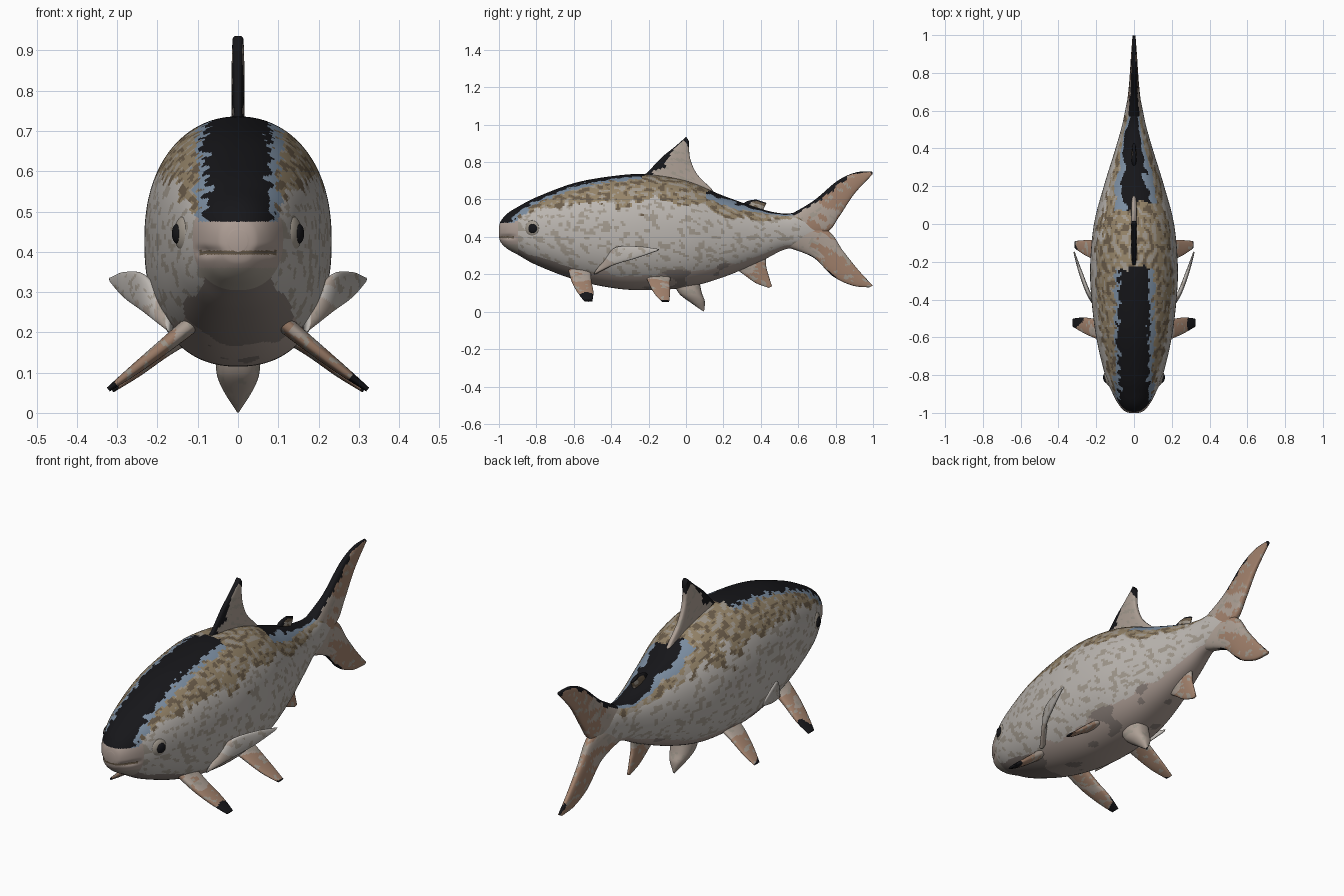
import bpy, bmesh, math
from mathutils import Vector, noise

cube = bpy.data.objects.get("Cube")
if cube:
    bpy.data.objects.remove(cube, do_unlink=True)

PALETTE = {
    "black": (0.008, 0.008, 0.01),
    "blue_grey": (0.20, 0.27, 0.36),
    "gold": (0.30, 0.23, 0.14),
    "brown": (0.15, 0.11, 0.07),
    "silver": (0.50, 0.47, 0.44),
    "fleck": (0.36, 0.32, 0.27),
    "belly": (0.42, 0.34, 0.30),
    "chin": (0.24, 0.20, 0.18),
    "orange": (0.36, 0.22, 0.15),
    "pale": (0.42, 0.35, 0.30),
}
NAMES = list(PALETTE)
MATS = []
for key, rgb in PALETTE.items():
    mat = bpy.data.materials.new(key)
    mat.use_nodes = True
    mat.diffuse_color = (*rgb, 1)
    bsdf = mat.node_tree.nodes["Principled BSDF"]
    bsdf.inputs["Base Color"].default_value = (*rgb, 1)
    bsdf.inputs["Roughness"].default_value = 0.6
    MATS.append(mat)


def resample(rows, count):
    """Smooth curve through rows of numbers (Catmull-Rom)."""
    out, last = [], len(rows) - 1
    for k in range(count):
        f = k / (count - 1) * last
        i = min(int(f), last - 1)
        t = f - i
        quad = zip(rows[max(i - 1, 0)], rows[i], rows[i + 1], rows[min(i + 2, last)])
        out.append([b + t / 2 * (c - a + t * (2 * a - 5 * b + 4 * c - d
                    + t * (3 * (b - c) + d - a))) for a, b, c, d in quad])
    return out


def power(v, p):
    return math.copysign(abs(v) ** p, v)


def loft(name, rings, colour):
    """Skin closed rings; colour(centre, span, angle) names each face's material."""
    seg = len(rings[0])
    bm = bmesh.new()
    loops = [[bm.verts.new(p) for p in ring] for ring in rings]
    for a, b in zip(loops, loops[1:]):
        for j in range(seg):
            k = (j + 1) % seg
            bm.faces.new((a[j], a[k], b[k], b[j]))
    for end in (loops[0], loops[-1]):
        bm.faces.new(end)
    bmesh.ops.recalc_face_normals(bm, faces=bm.faces)
    mesh = bpy.data.meshes.new(name)
    bm.to_mesh(mesh)
    bm.free()
    for mat in MATS:
        mesh.materials.append(mat)
    for i, face in enumerate(mesh.polygons):
        span = min(i // seg / (len(rings) - 1), 1)
        angle = 2 * math.pi * (i % seg + 0.5) / seg
        face.material_index = NAMES.index(colour(face.center, span, angle))
        face.use_smooth = True
    obj = bpy.data.objects.new(name, mesh)
    bpy.context.collection.objects.link(obj)
    return obj


def speckle(c, scale):
    return noise.noise(Vector((c.x, c.y * 0.7 + c.z * 0.4, c.z)) * scale)


# Body: y, bottom z, top z, half width
STATIONS = [
    (-1.0, .40, .455, .024), (-.99, .37, .485, .05), (-.955, .336, .525, .082),
    (-.9, .305, .56, .112), (-.8, .25, .612, .153), (-.6, .173, .687, .2),
    (-.4, .128, .724, .225), (-.22, .115, .735, .232), (0, .13, .7, .212),
    (.2, .185, .62, .16), (.4, .27, .55, .098), (.52, .33, .525, .064),
    (.62, .35, .53, .043), (.72, .39, .5, .022),
]
SEG = 160


def body_ring(y, low, high, width):
    ring = []
    for j in range(SEG):
        t = 2 * math.pi * j / SEG
        z = (low + high) / 2 + (high - low) / 2 * power(math.sin(t), 0.88)
        # narrower shoulders above, fuller belly below
        x = width * power(math.cos(t), 0.96 if t < math.pi else 0.88)
        # mouth crease near the snout
        depth = min(1, max(0, (-0.9 - y) * 20))
        x *= 1 - 0.12 * depth * math.exp(-((z - 0.4) / 0.012) ** 2)
        ring.append((x, y, z))
    return ring


def body_colour(c, span, angle):
    up, n, fine = math.sin(angle), speckle(c, 12), speckle(c, 42)
    side = abs(c.x) + 0.03 * fine
    if c.y < -0.92 and abs(c.z - 0.398) < 0.005:
        return "brown"
    if up > 0 and c.y < -0.23 + 0.03 * fine and c.z > 0.475:
        if side < 0.08:
            return "black"
        if side < 0.102:
            return "blue_grey"
    if c.y > 0.1 + 0.06 * n:
        if up + 0.15 * n + 0.05 * fine > 0.9:
            return "black"
        if up + 0.15 * n + 0.05 * fine > 0.8:
            return "blue_grey"
    if c.y < -0.9 and c.z < 0.5:
        return "chin" if c.z < 0.3 else "fleck" if c.z < 0.36 else "belly"
    if up + 0.3 * n + 0.15 * fine > 0.5:
        return "brown" if fine > 0.2 else "fleck" if fine < -0.2 else "gold"
    if up < -0.72 + 0.15 * n:
        return "chin" if c.y < -0.6 + 0.2 * n or n > 0.4 else "belly"
    return "fleck" if fine > 0.2 else "silver"


loft("body", [body_ring(*r) for r in resample(STATIONS, 260)], body_colour)


def fin(name, sections, tint="orange", dark_edge=2.0, dark_tip=0.85, mirror=1, fullness=0.7):
    """Sections: x, leading y z, trailing y z, half thickness."""
    rows = resample(sections, 56)
    lead = [Vector((r[0] * mirror, r[1], r[2])) for r in rows]
    trail = [Vector((r[0] * mirror, r[3], r[4])) for r in rows]
    direction = lead[-1] + trail[-1] - lead[0] - trail[0]
    rings = []
    for a, b, row in zip(lead, trail, rows):
        half = (a - b) / 2
        normal = half.cross(direction).normalized() * max(row[5], 0.002)
        angles = [2 * math.pi * j / 40 for j in range(40)]
        rings.append([(a + b) / 2 + half * math.cos(t)
                      + normal * power(math.sin(t), fullness) for t in angles])

    def colour(c, span, angle):
        n, fine = speckle(c, 20), speckle(c, 50)
        if span + 0.2 * n > dark_tip or math.cos(angle) + 0.3 * n > dark_edge:
            return "black"
        if fine > 0.3:
            return "fleck"
        return "pale" if span + 0.5 * n < 0.25 else tint

    return loft(name, rings, colour)


# Fins on the centre line
fin("dorsal_fin", [(0, -.27, .69, .16, .62, .02), (0, -.2, .752, .135, .658, .017),
                   (0, -.13, .825, .06, .735, .016), (0, -.06, .882, .022, .82, .016),
                   (0, .002, .936, .016, .91, .014)], "pale", 0.75, 0.88, fullness=0.5)
fin("adipose_fin", [(0, .27, .54, .4, .52, .016), (0, .32, .588, .42, .56, .013),
                    (0, .375, .6, .43, .582, .008)], "brown", 0.5)
fin("anal_fin", [(0, .22, .26, .43, .32, .022), (0, .3, .205, .428, .25, .018),
                 (0, .37, .155, .44, .2, .012), (0, .44, .128, .46, .135, .005)],
    dark_tip=1.0)
fin("vent_fin", [(0, -.07, .16, .07, .17, .055), (0, -.035, .095, .085, .1, .053),
                 (0, .03, .045, .1, .058, .034), (0, .093, .001, .099, .012, .004)],
    "pale", dark_tip=1.1)
fin("tail_upper_lobe", [(0, .54, .51, .6, .39, .045), (0, .68, .592, .752, .425, .028),
                        (0, .81, .7, .82, .51, .021), (0, .91, .745, .9, .63, .015),
                        (0, .995, .75, .998, .735, .008)], dark_edge=0.78, dark_tip=0.95,
    fullness=0.6)
fin("tail_lower_lobe", [(0, .54, .345, .6, .48, .045), (0, .68, .29, .757, .435, .028),
                        (0, .785, .19, .84, .325, .021), (0, .89, .14, .92, .225, .015),
                        (0, .98, .13, .998, .14, .008)], dark_edge=1.0, dark_tip=0.94,
    fullness=0.6)

# Paired fins and eyes
for side, sign in (("left", 1), ("right", -1)):
    fin(side + "_front_fin", [(.11, -.63, .225, -.51, .225, .022),
                              (.19, -.61, .16, -.505, .16, .018),
                              (.26, -.58, .105, -.495, .105, .013),
                              (.322, -.545, .058, -.5, .058, .006)],
        dark_tip=0.75, mirror=sign)
    fin(side + "_rear_fin", [(.1, -.22, .21, -.08, .21, .022),
                             (.18, -.2, .155, -.085, .155, .016),
                             (.25, -.17, .1, -.085, .1, .011),
                             (.312, -.13, .055, -.09, .055, .005)],
        dark_tip=1.0, mirror=sign)
    fin(side + "_side_fin", [(.17, -.43, .27, -.49, .2, .014),
                             (.232, -.38, .342, -.385, .25, .012),
                             (.28, -.26, .35, -.27, .285, .01),
                             (.317, -.145, .335, -.155, .325, .004)],
        "silver", dark_tip=1.2, mirror=sign)
    for part, radius, out, tint in (("eye_socket", .045, .133, "fleck"),
                                    ("eye", .025, .15, "black")):
        bpy.ops.mesh.primitive_uv_sphere_add(segments=24, ring_count=12, radius=radius,
                                             location=(sign * out, -.82, .445))
        ball = bpy.context.object
        ball.name = side + "_" + part
        ball.scale.x = 0.5
        ball.rotation_euler.z = -sign * 0.35
        ball.data.materials.append(MATS[NAMES.index(tint)])
        bpy.ops.object.shade_smooth()
